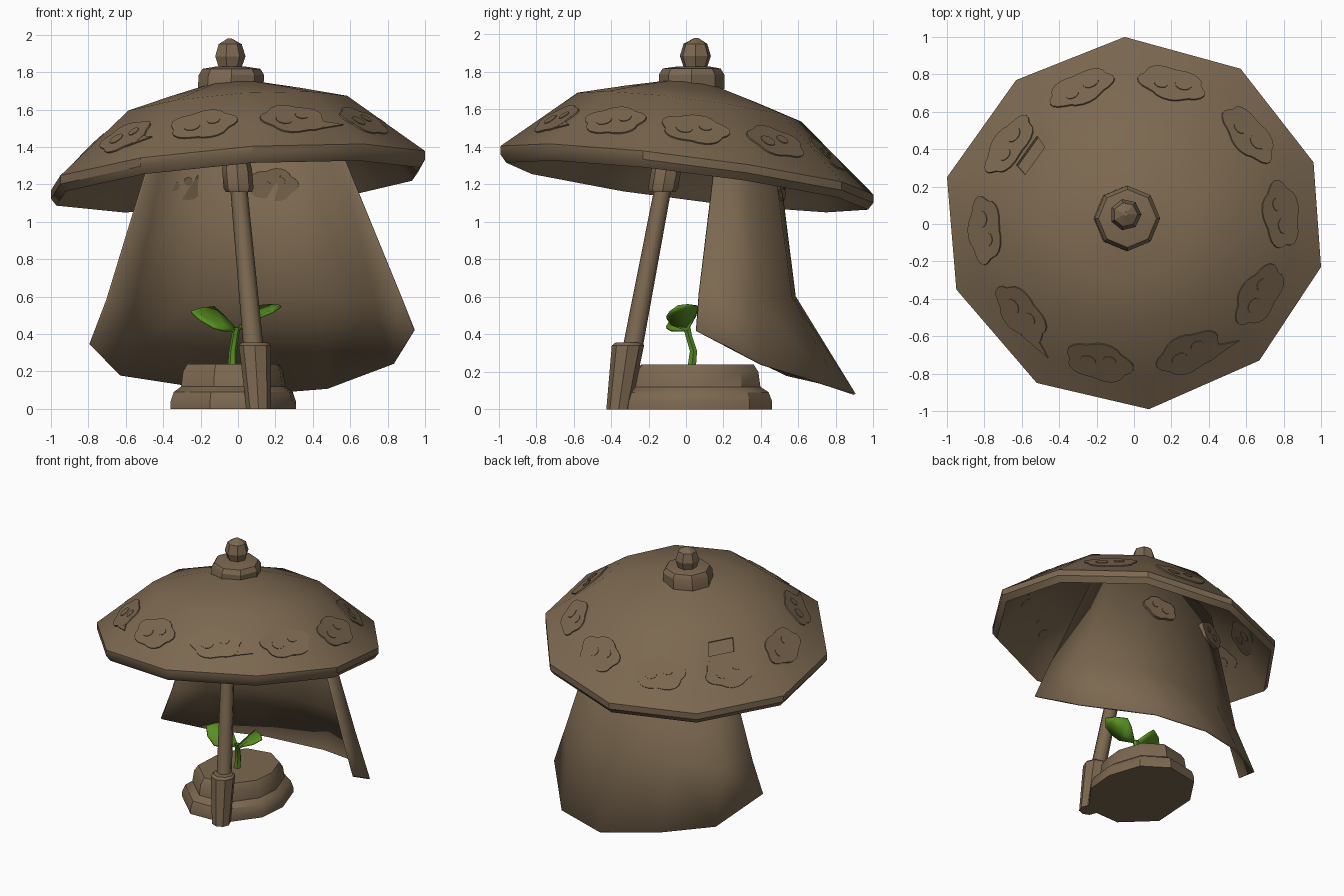
import bpy, bmesh, math, random
from mathutils import Vector

if "Cube" in bpy.data.objects:
    bpy.data.objects.remove(bpy.data.objects["Cube"])

random.seed(4)


def material(name, rgb):
    m = bpy.data.materials.new(name)
    m.diffuse_color = (*rgb, 1)
    m.use_nodes = True
    m.node_tree.nodes["Principled BSDF"].inputs["Base Color"].default_value = m.diffuse_color
    return m


BROWN = material("earth brown", (0.2, 0.138, 0.08))
GREEN = material("leaf green", (0.1, 0.28, 0.015))


def finish(name, bm, mat, angle=35):
    bmesh.ops.recalc_face_normals(bm, faces=bm.faces)
    me = bpy.data.meshes.new(name)
    bm.to_mesh(me)
    bm.free()
    me.materials.append(mat)
    ob = bpy.data.objects.new(name, me)
    bpy.context.collection.objects.link(ob)
    bpy.ops.object.select_all(action='DESELECT')
    ob.select_set(True)
    bpy.context.view_layer.objects.active = ob
    bpy.ops.object.shade_smooth_by_angle(angle=math.radians(angle))
    return ob


def loft(name, rings, mat=BROWN, closed=True, angle=35):
    """Skin a list of equal-length point rings; closed rings get end caps."""
    bm = bmesh.new()
    vs = [[bm.verts.new(p) for p in ring] for ring in rings]
    n = len(vs[0])
    for a, b in zip(vs, vs[1:]):
        for i in range(n if closed else n - 1):
            j = (i + 1) % n
            bm.faces.new((a[i], a[j], b[j], b[i]))
    if closed:
        bm.faces.new(vs[0])
        bm.faces.new(vs[-1])
    return finish(name, bm, mat, angle)


def tube(name, stops, n=8, mat=BROWN, angle=50):
    """Tapered tube through (centre, radius) stops, level rings."""
    return loft(name, [[Vector(c) + Vector((r * math.cos(k * math.tau / n), r * math.sin(k * math.tau / n), 0))
                        for k in range(n)] for c, r in stops], mat, True, angle)


def prism(bm, centre, u, v, pts, half):
    """Flat plate with outline pts in the u, v plane, poking out both sides."""
    w = u.cross(v).normalized() * half
    lo, hi = ([bm.verts.new(centre + u * x + v * y + s * w) for x, y in pts] for s in (-1, 1))
    bm.faces.new(hi)
    bm.faces.new(lo[::-1])
    for i in range(len(pts)):
        j = (i + 1) % len(pts)
        bm.faces.new((lo[i], lo[j], hi[j], hi[i]))


def ellipse(cx, cy, rx, ry, n, lump=0.0, lobes=5, phase=0.0):
    out = []
    for k in range(n):
        a = k * math.tau / n
        f = 1 - lump + 2 * lump * abs(math.sin(lobes * a / 2 + phase))
        out.append((cx + rx * f * math.cos(a), cy + ry * f * math.sin(a)))
    return out


def cloud(bm, c, u, v, half, size=1.0, tail=False):
    prism(bm, c, u, v, ellipse(0, 0, .175 * size, .115 * size, 30, .09, 5, random.random() * 3), half)
    for x, y, r in ((-.06, -.01, .045), (.055, .025, .036)):
        prism(bm, c, u, v, ellipse(x * size, y * size, r * size, r * size * .85, 10), half + .004)
    if tail:
        prism(bm, c, u, v, [(.08, -.1), (.27, -.06), (.13, -.02)], half - .001)


# --- canopy: tilted ten-sided dome with a hollow underside ---
RIM = [(-.05, 1), (.57, .83), (.96, .33), (1, -.23), (.67, -.73),
       (.08, -.99), (-.52, -.85), (-.95, -.35), (-1, .25), (-.63, .77)]


def tilt(x, y, h):
    return Vector((x, y, 1.19 + .075 * x - .125 * y + h))


def rim_ring(r, h):
    o = .04 * (1 - r)
    return [tilt(x * r - o, y * r + o, h) for x, y in RIM]


PROFILE = [(.13, .555), (.35, .497), (.6, .425), (.85, .212), (1, .085), (1, .04),
           (.97, 0), (.94, .035), (.84, .175), (.59, .388), (.35, .455), (.12, .51)]
canopy = loft("canopy", [rim_ring(r, h) for r, h in PROFILE])

# --- cloud ornaments, one per canopy panel, showing on both sides ---
upper, lower = rim_ring(.6, .425), rim_ring(.85, .212)


def panel_frame(i, t):
    """Point on panel i (t: 0 low, 1 high) with sideways, upward and outward axes."""
    j = (i + 1) % 10
    hi, lo = (upper[i] + upper[j]) / 2, (lower[i] + lower[j]) / 2
    u = (lower[i] - lower[j]).normalized()
    v = hi - lo
    v = (v - u * v.dot(u)).normalized()
    return lo.lerp(hi, t), u, v, u.cross(v)


bm = bmesh.new()
for i in range(10):
    c, u, v, w = panel_frame(i, .17)
    cloud(bm, c - w * .014, u, v, .022, tail=i in (4, 6))
finish("canopy_clouds", bm, BROWN)

# shallow worn patch on the canopy's back left
bm = bmesh.new()
c, u, v, w = panel_frame(8, .72)
prism(bm, c, u, v, [(-.12, -.05), (.07, -.05), (.09, .05), (-.09, .05)], .014)
cutter = finish("patch_cutter", bm, BROWN)
cutter.hide_render = True
cutter.display_type = 'WIRE'
cut = canopy.modifiers.new("worn patch", 'BOOLEAN')
cut.operation, cut.object, cut.solver = 'DIFFERENCE', cutter, 'EXACT'

# --- collar and finial on top ---
tube("top_collar", [((-.04, .03, 1.71), .175), ((-.035, .03, 1.785), .175), ((-.035, .03, 1.818), .155),
                    ((-.04, .04, 1.83), .08)], 8, angle=30)
tube("finial", [((-.045, .05, 1.8), .06), ((-.045, .05, 1.83), .066), ((-.045, .05, 1.885), .085),
                ((-.045, .05, 1.95), .065), ((-.045, .055, 1.98), .012)], 7, angle=25)

# --- pole, lower sleeve and upper socket ---
tube("pole", [((.085, -.29, .3), .054), ((.005, -.125, 1.17), .046), ((-.03, -.05, 1.68), .046)])
tube("pole_sleeve", [((.11, -.36, 0), .065), ((.09, -.31, .34), .086), ((.09, -.307, .355), .07)], 8, angle=40)
tube("pole_socket", [((.005, -.125, 1.16), .07), ((.003, -.122, 1.18), .08), ((-.005, -.105, 1.28), .08),
                     ((-.01, -.095, 1.34), .07), ((-.03, -.03, 1.67), .13)], 8, angle=40)

# --- stone base, an uneven stepped block ---
FOOT = [(.31, .1), (.23, .34), (.05, .46), (-.2, .41), (-.34, .2),
        (-.36, -.16), (-.15, -.36), (.12, -.35), (.29, -.12)]


def stone_ring(f, z):
    return [(-.03 + (x + .03) * f, .09 + (y - .09) * f, z) for x, y in FOOT]


loft("stone_base", [stone_ring(f, z) for f, z in ((1, 0), (1, .04), (.95, .09), (.83, .12), (.8, .2), (.73, .24))])

# --- cape hanging from the back of the canopy ---
TOP = [(.52, .17, 1.45), (.47, .32, 1.45), (.28, .45, 1.43), (.04, .475, 1.43),
       (-.2, .45, 1.42), (-.39, .36, 1.42), (-.44, .2, 1.43)]
MID = [(.86, .07, .62), (.73, .37, .58), (.42, .56, .6), (.05, .58, .6),
       (-.28, .55, .58), (-.56, .42, .56), (-.7, .2, .58)]
HEM = [(.94, .055, .42), (.83, .4, .24), (.48, .81, .11), (.1, .9, .08),
       (-.3, .76, .13), (-.63, .54, .18), (-.79, .2, .345)]
cape = loft("cape", [TOP, MID, HEM], BROWN, False, 40)
thick = cape.modifiers.new("thickness", 'SOLIDIFY')
thick.thickness, thick.offset = .012, 0

# clouds near the top of the cape
bm = bmesh.new()
for x, y, yaw in ((.19, .499, -.1), (-.31, .448, .4)):
    u = Vector((math.cos(yaw), math.sin(yaw), 0))
    v = Vector((0, -.13, 1)).normalized()
    cloud(bm, Vector((x, y, 1.2)), u, v, .016, .72)
finish("cape_clouds", bm, BROWN)

# --- sprout ---
tube("sprout_stem", [((-.03, .03, .22), .026), ((-.027, .04, .31), .022), ((-.015, .015, .39), .02),
                     ((-.008, .005, .435), .022)], 6, GREEN)


def leaf(name, base, front, back, tip, mid):
    def between(a, b, t):
        return Vector(a).lerp(Vector(b), t)
    rows = [[between(base, p, .6) for p in (front, mid, back)],
            [Vector(p) for p in (front, mid, back)],
            [between(p, tip, .6) for p in (front, mid, back)]]
    # bulge the outline so the leaf is rounded
    for r in (rows[0], rows[2]):
        r[0] += Vector((0, -.02, -.008))
        r[2] += Vector((0, .012, .006))
    bm = bmesh.new()
    vs = [[bm.verts.new(p) for p in r] for r in rows]
    b, t = bm.verts.new(base), bm.verts.new(tip)
    for i in range(2):
        bm.faces.new((b, vs[0][i], vs[0][i + 1]))
        bm.faces.new((t, vs[2][i + 1], vs[2][i]))
        for p, q in zip(vs, vs[1:]):
            bm.faces.new((p[i], q[i], q[i + 1], p[i + 1]))
    ob = finish(name, bm, GREEN, 30)
    s = ob.modifiers.new("thickness", 'SOLIDIFY')
    s.thickness, s.offset = .014, 0


leaf("left_leaf", (-.005, .005, .42), (-.13, -.105, .435), (-.13, .06, .545), (-.25, -.03, .52), (-.13, -.015, .465))
leaf("right_leaf", (-.005, .005, .42), (.11, -.105, .49), (.11, .06, .55), (.23, -.04, .55), (.11, -.015, .495))
